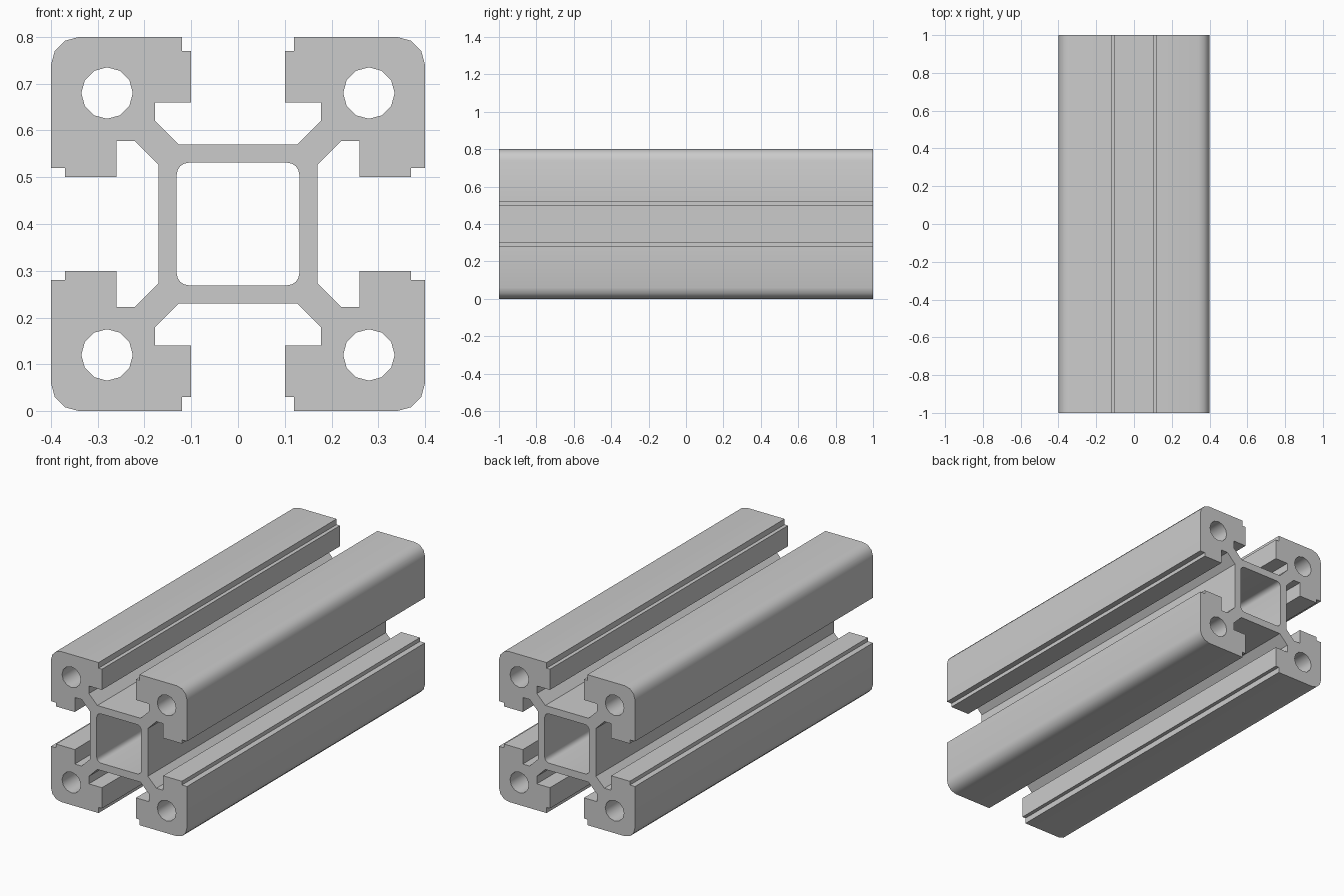
import bpy, bmesh
from math import sin, cos, pi, radians
from mathutils import Vector

if "Cube" in bpy.data.objects:
    bpy.data.objects.remove(bpy.data.objects["Cube"])

HALF_LEN = 1.0
MID_Z = 0.4


def arc(cx, cz, r, start, end, steps):
    """Points along an arc, angles in degrees."""
    return [(cx + r * cos(radians(start + (end - start) * i / steps)),
             cz + r * sin(radians(start + (end - start) * i / steps)))
            for i in range(steps + 1)]


def four_turns(points):
    """Repeat a counter-clockwise quarter outline around the centre."""
    out = []
    for _ in range(4):
        out += points
        points = [(-z, x) for x, z in points]
    return out


# Quarter outline: right slot wall -> rounded outer corner -> top slot wall
slot = [(0.127, 0.17), (0.177, 0.22), (0.177, 0.26), (0.10, 0.26),
        (0.10, 0.37), (0.12, 0.37), (0.12, 0.40)]
quarter = ([(z, x) for x, z in slot]
           + arc(0.34, 0.34, 0.06, 0, 90, 3)
           + slot[::-1])
outline = four_turns(quarter)

# Central square channel and four corner bores
channel = four_turns(arc(0.106, 0.106, 0.025, 0, 90, 4))
bores = [arc(sx * 0.28, sz * 0.28, 0.055, 0, 330, 11)
         for sx in (-1, 1) for sz in (-1, 1)]

# Fill the cross-section and extrude it along y
bm = bmesh.new()
for loop in [outline, channel] + bores:
    verts = [bm.verts.new((x, -HALF_LEN, z + MID_Z)) for x, z in loop]
    for i, v in enumerate(verts):
        bm.edges.new((v, verts[i - 1]))
bmesh.ops.triangle_fill(bm, use_beauty=True, use_dissolve=False,
                        edges=bm.edges[:], normal=Vector((0, -1, 0)))
ext = bmesh.ops.extrude_face_region(bm, geom=bm.faces[:], use_keep_orig=True)
bmesh.ops.translate(bm, vec=(0, 2 * HALF_LEN, 0),
                    verts=[g for g in ext["geom"] if isinstance(g, bmesh.types.BMVert)])
bmesh.ops.recalc_face_normals(bm, faces=bm.faces[:])

mesh = bpy.data.meshes.new("slotted_rail")
bm.to_mesh(mesh)
bm.free()
rail = bpy.data.objects.new("slotted_rail", mesh)
bpy.context.collection.objects.link(rail)

# Smooth rounded corners and bores, keep slot edges sharp
bpy.context.view_layer.objects.active = rail
rail.select_set(True)
bpy.ops.object.shade_smooth_by_angle(angle=radians(35))
